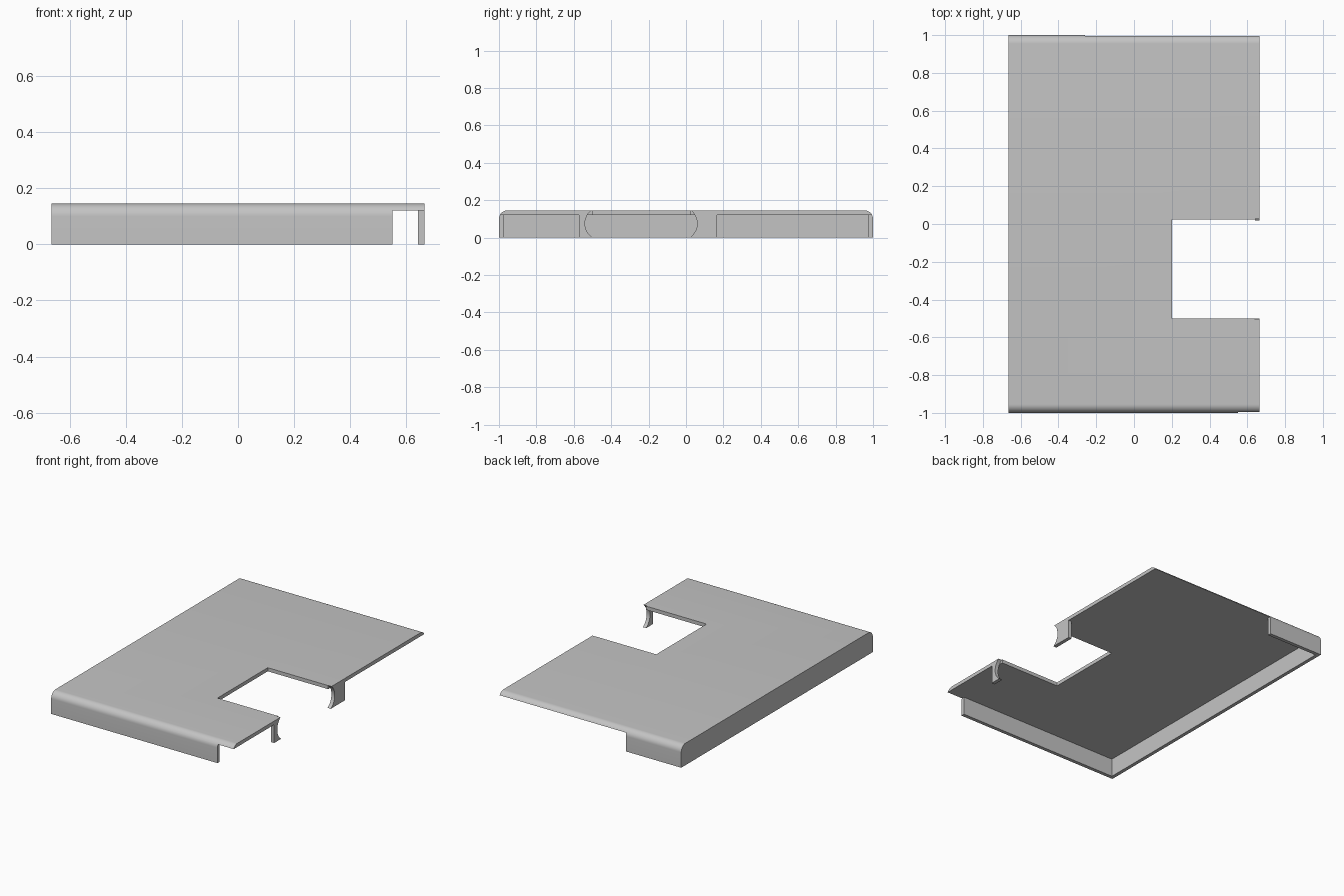
import bpy, bmesh
from math import sin, cos, radians
from mathutils import Vector

cube = bpy.data.objects.get("Cube")
if cube:
    bpy.data.objects.remove(cube, do_unlink=True)

HX, HY, TOP = 0.665, 1.0, 0.145    # half width, half length, height
T = 0.024                          # sheet thickness
UNDER = TOP - T
R = 0.045                          # radius of the bent front and back edges


def prism(name, outline, start, end, axis):
    """Extrude a closed outline along x (points are y, z) or z (points are x, y)."""
    def place(p, d):
        return (d, p[0], p[1]) if axis == "x" else (p[0], p[1], d)
    bm = bmesh.new()
    face = bm.faces.new([bm.verts.new(place(p, start)) for p in outline])
    grown = bmesh.ops.extrude_face_region(bm, geom=[face])
    moved = [v for v in grown["geom"] if isinstance(v, bmesh.types.BMVert)]
    bmesh.ops.translate(bm, verts=moved, vec=Vector(place((0, 0), end - start)))
    bmesh.ops.recalc_face_normals(bm, faces=bm.faces)
    mesh = bpy.data.meshes.new(name)
    bm.to_mesh(mesh)
    bm.free()
    obj = bpy.data.objects.new(name, mesh)
    bpy.context.collection.objects.link(obj)
    return obj


def arc(cy, cz, r, a0, a1, steps):
    angles = [radians(a0 + (a1 - a0) * i / steps) for i in range(steps + 1)]
    return [(cy + r * cos(a), cz + r * sin(a)) for a in angles]


def cut(target, cutter):
    cutter.hide_render = True
    mod = target.modifiers.new(cutter.name, "BOOLEAN")
    mod.operation = "DIFFERENCE"
    mod.solver = "EXACT"
    mod.object = cutter
    bpy.context.view_layer.objects.active = target
    bpy.ops.object.modifier_apply(modifier=mod.name)
    bpy.data.objects.remove(cutter, do_unlink=True)


# Solid block with rounded upper front and back edges
profile = [(-HY, 0), (HY, 0)]
profile += arc(HY - R, TOP - R, R, 0, 90, 10)
profile += arc(R - HY, TOP - R, R, 90, 180, 10)
cover = prism("cover_panel", profile, -HX, HX, "x")

# Hollow underside, open where the walls stop short
IX, IY = HX - T, HY - T
cavity = [(-IX, -IY), (0.55, -IY), (0.55, -1.1), (0.8, -1.1), (0.8, -0.572),
          (IX, -0.572), (IX, 0.165), (0.8, 0.165), (0.8, 1.1),
          (-0.26, 1.1), (-0.26, IY), (-IX, IY)]
cut(cover, prism("cavity_cutter", cavity, -0.1, UNDER, "z"))

# Opening with curved sides between the two hanging tabs
opening = arc(-0.03, 0.075, 0.09, -72, 72, 16)
opening += arc(-0.45, 0.075, 0.09, 108, 252, 16)
cut(cover, prism("tab_cutter", opening, IX, 0.8, "x"))

# Rectangular notch through the panel
notch = [(0.2, -0.5), (IX, -0.5), (IX, -0.45), (0.7, -0.45),
         (0.7, -0.03), (IX, -0.03), (IX, 0.025), (0.2, 0.025)]
cut(cover, prism("notch_cutter", notch, -0.1, 0.3, "z"))

# Plain grey finish
grey = bpy.data.materials.new("light_grey")
grey.use_nodes = True
colour = (0.55, 0.55, 0.55, 1)
grey.diffuse_color = colour
grey.node_tree.nodes["Principled BSDF"].inputs["Base Color"].default_value = colour
cover.data.materials.clear()
cover.data.materials.append(grey)

bpy.ops.object.select_all(action="DESELECT")
cover.select_set(True)
bpy.context.view_layer.objects.active = cover
bpy.ops.object.shade_smooth_by_angle(angle=radians(30))
